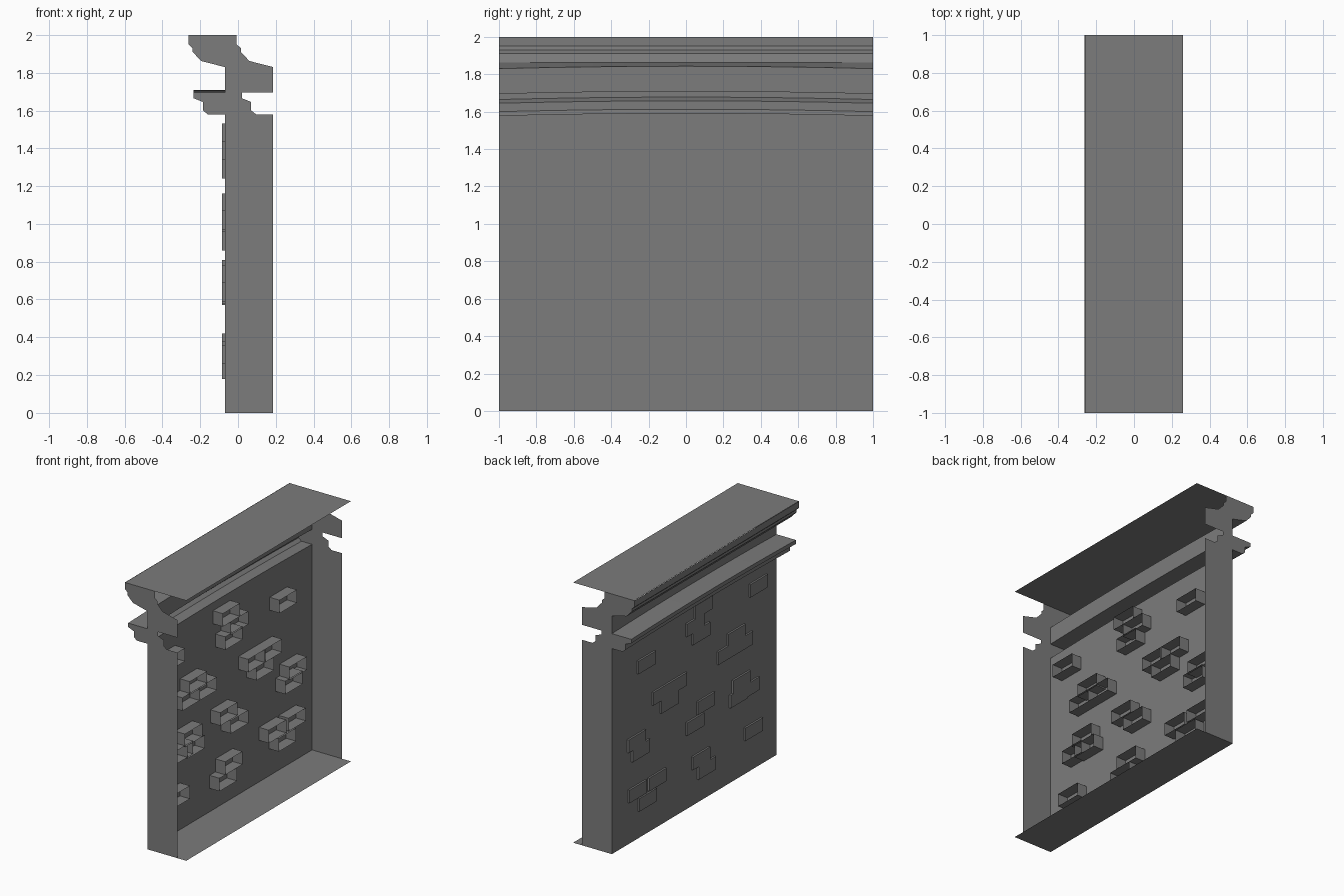
import bpy
import bmesh
from mathutils import Matrix, Vector

default_cube = bpy.data.objects.get("Cube")
if default_cube:
    bpy.data.objects.remove(default_cube, do_unlink=True)

# Single stone colour
stone = bpy.data.materials.new("stone_grey")
stone.use_nodes = True
stone_colour = (0.2, 0.2, 0.2, 1.0)
stone.diffuse_color = stone_colour
stone.node_tree.nodes["Principled BSDF"].inputs["Base Color"].default_value = stone_colour

HALF_LENGTH = 1.0
THICKNESS = 0.255
EDGE_X = 0.26
SEGMENTS = 12

# Cross-section of the outer skin (x, z), from the ground to the cornice
profile = [
    (-0.07, 0.0), (-0.07, 1.58), (-0.16, 1.58), (-0.185, 1.60),
    (-0.185, 1.645), (-0.235, 1.665), (-0.235, 1.695), (-0.07, 1.695),
    (-0.07, 1.83), (-0.195, 1.862), (-0.24, 1.91), (-0.24, 1.93),
    (-0.262, 1.95), (-0.262, 2.0),
]


def arch(y, z):
    """Raise the mouldings slightly towards the middle of the wall."""
    if not 1.5 < z < 1.85:
        return z
    return z + 0.013 * (1.0 - y * y)


def finish(name, bm):
    mesh = bpy.data.meshes.new(name)
    bm.normal_update()
    bm.to_mesh(mesh)
    bm.free()
    mesh.materials.append(stone)
    obj = bpy.data.objects.new(name, mesh)
    bpy.context.collection.objects.link(obj)
    return obj


def flat_panel(name, x_min, x_max, z, facing_up):
    """Thin horizontal sheet running the full length of the wall."""
    bm = bmesh.new()
    corners = [(x_min, -HALF_LENGTH), (x_max, -HALF_LENGTH),
               (x_max, HALF_LENGTH), (x_min, HALF_LENGTH)]
    if not facing_up:
        corners.reverse()
    bm.faces.new([bm.verts.new((x, y, z)) for x, y in corners])
    return finish(name, bm)


def wall_skin():
    """Sweep the cross-section along the wall."""
    bm = bmesh.new()
    rows = []
    for step in range(SEGMENTS + 1):
        y = HALF_LENGTH * (2 * step / SEGMENTS - 1)
        rows.append([bm.verts.new((x, y, arch(y, z))) for x, z in profile])
    for near, far in zip(rows, rows[1:]):
        for i in range(len(profile) - 1):
            bm.faces.new((near[i], near[i + 1], far[i + 1], far[i]))
    return finish("wall_skin", bm)


def end_cap(name, y):
    """Close one end with a band between the profile and its offset copy."""
    bm = bmesh.new()
    for (x_low, z_low), (x_high, z_high) in zip(profile, profile[1:]):
        if z_high - z_low < 0.001:
            continue
        corners = [(x_low, z_low), (x_low + THICKNESS, z_low),
                   (x_high + THICKNESS, z_high), (x_high, z_high)]
        if y > 0:
            corners.reverse()
        bm.faces.new([bm.verts.new((x, y, z)) for x, z in corners])
    bmesh.ops.remove_doubles(bm, verts=bm.verts, dist=0.0001)
    return finish(name, bm)


def brick(name, y, z):
    """Raised brick that runs through the wall and is open on the inside."""
    x_out, x_in = -0.084, 0.015
    bm = bmesh.new()
    size = Matrix.Diagonal(Vector((x_in - x_out, 0.21, 0.1, 1.0)))
    place = Matrix.Translation(((x_out + x_in) / 2, y, z))
    bmesh.ops.create_cube(bm, size=1.0, matrix=place @ size)
    bm.normal_update()
    inner = [face for face in bm.faces if face.normal.x > 0.9]
    bmesh.ops.delete(bm, geom=inner, context="FACES")
    return finish(name, bm)


# Wall shell
wall_skin()
end_cap("front_end_cap", -HALF_LENGTH)
end_cap("back_end_cap", HALF_LENGTH)
flat_panel("top_sheet", -EDGE_X, EDGE_X, 2.0, True)
flat_panel("bottom_sheet", -0.07, EDGE_X, 0.0, False)

# Exposed bricks, grouped in clusters of (y, z) centres
brick_clusters = {
    "upper_front": [(-0.77, 1.39)],
    "upper_middle": [(-0.10, 1.48), (0.0, 1.38), (-0.07, 1.29)],
    "upper_back": [(0.59, 1.32)],
    "centre_front": [(-0.50, 1.11), (-0.38, 1.02), (-0.59, 1.02)],
    "centre_back": [(0.21, 1.01), (0.41, 1.01), (0.31, 0.91)],
    "lower_front": [(-0.56, 0.73), (-0.67, 0.64), (-0.53, 0.63)],
    "lower_middle": [(-0.13, 0.73), (0.0, 0.62)],
    "lower_back": [(0.71, 0.76), (0.66, 0.67)],
    "base_front": [(-0.71, 0.31)],
    "base_middle": [(-0.07, 0.33), (-0.14, 0.23)],
    "base_back": [(0.46, 0.37), (0.70, 0.37), (0.58, 0.26)],
}
for cluster, centres in brick_clusters.items():
    for number, (y, z) in enumerate(centres, start=1):
        brick(f"{cluster}_brick_{number}", y, z)
